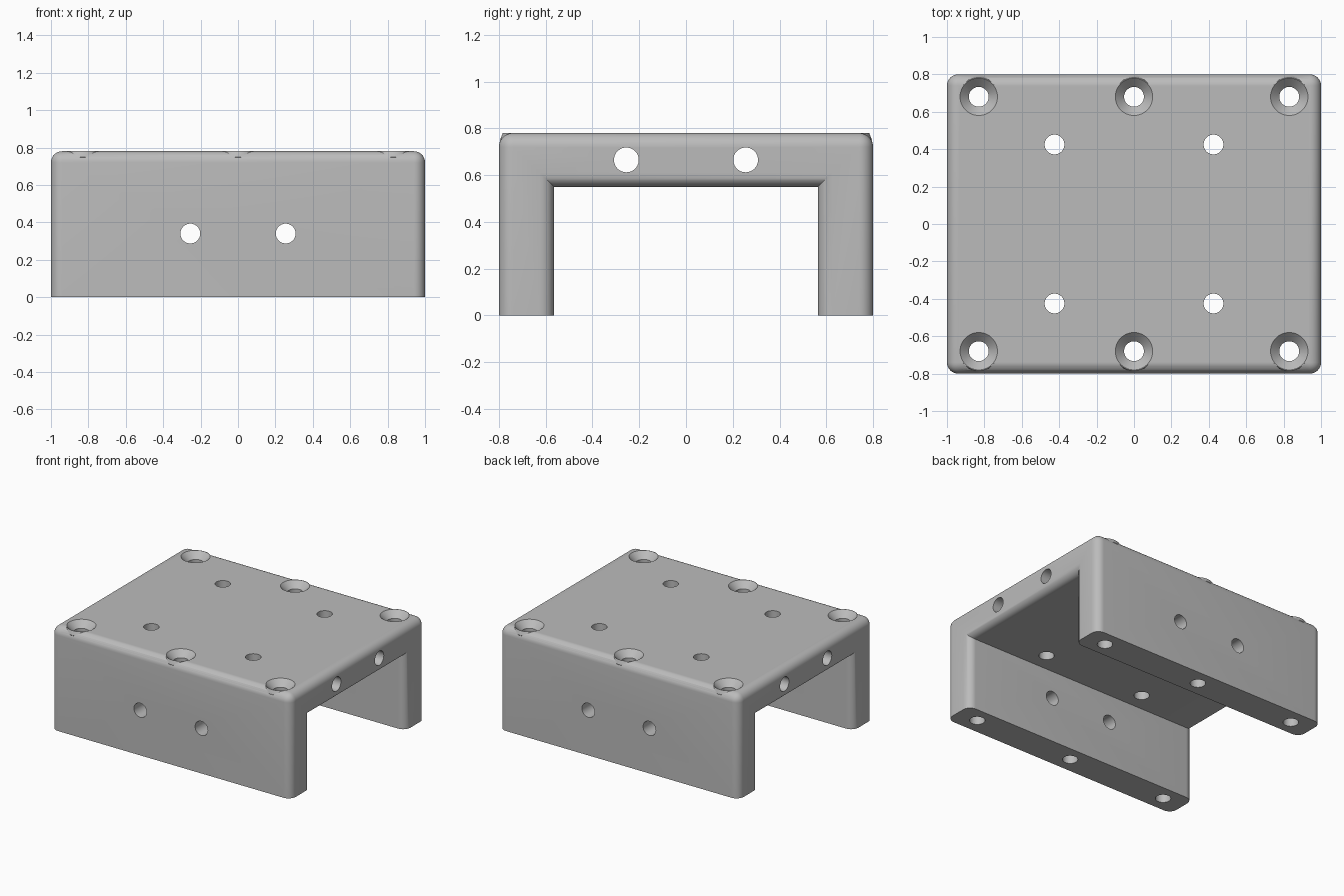
import bpy, bmesh, math
from mathutils import Matrix, Vector

if "Cube" in bpy.data.objects:
    bpy.data.objects.remove(bpy.data.objects["Cube"])

W, D, H = 1.0, 0.80, 0.78      # half width, half depth, height
LEG, UNDER = 0.565, 0.55       # inner face of the legs, underside of the plate
FILLET, HOLE, SINK = 0.06, 0.053, 0.10

grey = bpy.data.materials.new("machined_grey")
grey.diffuse_color = (0.50, 0.50, 0.50, 1)
grey.use_nodes = True
grey.node_tree.nodes["Principled BSDF"].inputs["Base Color"].default_value = grey.diffuse_color


def make_object(name, bm):
    bmesh.ops.recalc_face_normals(bm, faces=bm.faces[:])
    mesh = bpy.data.meshes.new(name)
    bm.to_mesh(mesh)
    bm.free()
    mesh.materials.append(grey)
    obj = bpy.data.objects.new(name, mesh)
    bpy.context.collection.objects.link(obj)
    return obj


def cone(bm, centre, axis, length, r1, r2):
    turn = Vector((0, 0, 1)).rotation_difference(Vector(axis)).to_matrix().to_4x4()
    bmesh.ops.create_cone(bm, cap_ends=True, segments=48, radius1=r1, radius2=r2,
                          depth=length, matrix=Matrix.Translation(centre) @ turn)


def lathe(bm, x, y, profile):
    """Closed solid of revolution about a vertical axis."""
    n = 48
    rings = [[bm.verts.new((x + r * math.cos(2 * math.pi * i / n),
                            y + r * math.sin(2 * math.pi * i / n), z))
              for i in range(n)] for r, z in profile]
    for a, b in zip(rings, rings[1:]):
        for i in range(n):
            j = (i + 1) % n
            bm.faces.new((a[i], a[j], b[j], b[i]))
    bm.faces.new(rings[0][::-1])
    bm.faces.new(rings[-1])


def boolean(target, tool, operation):
    mod = target.modifiers.new(operation.lower(), 'BOOLEAN')
    mod.operation, mod.solver, mod.object = operation, 'EXACT', tool
    bpy.context.view_layer.objects.active = target
    bpy.ops.object.modifier_apply(modifier=mod.name)
    bpy.data.objects.remove(tool)


# U-shaped body, extruded along x
outline = [(-D, 0), (-LEG, 0), (-LEG, UNDER), (LEG, UNDER),
           (LEG, 0), (D, 0), (D, H), (-D, H)]
bm = bmesh.new()
face = bm.faces.new([bm.verts.new((-W, y, z)) for y, z in outline])
ext = bmesh.ops.extrude_face_region(bm, geom=[face])
bmesh.ops.translate(bm, vec=(2 * W, 0, 0),
                    verts=[v for v in ext['geom'] if isinstance(v, bmesh.types.BMVert)])
bmesh.ops.recalc_face_normals(bm, faces=bm.faces[:])


# Round both end outlines and the two long top edges, but not the feet
def rounded(edge):
    a, b = (v.co for v in edge.verts)
    if a.z < 0.01 and b.z < 0.01:
        return False
    return abs(a.x - b.x) < 0.01 or (a.z > H - 0.01 and b.z > H - 0.01)


bmesh.ops.bevel(bm, geom=[e for e in bm.edges if rounded(e)], offset=FILLET,
                offset_type='OFFSET', segments=8, profile=0.5, affect='EDGES',
                clamp_overlap=False)
bracket = make_object("mounting_bracket", bm)

screws = [(x, y) for x in (-0.83, 0, 0.83) for y in (-0.68, 0.68)]

# Low rims that keep the countersinks full circles across the rounded edges
bm = bmesh.new()
for x, y in screws:
    lathe(bm, x, y, [(0.09, 0.70), (0.115, 0.75), (0.108, 0.768), (SINK + 0.003, H)])
boolean(bracket, make_object("countersink_rims", bm), 'UNION')

# All holes in one cutter
bm = bmesh.new()
depth = SINK - HOLE
for x, y in screws:
    lathe(bm, x, y, [(HOLE, -0.1), (HOLE, H - depth), (SINK, H), (SINK + 0.05, H + 0.05)])
for s in (-1, 1):
    for t in (-1, 1):
        cone(bm, (s * 0.425, t * 0.425, 0.7), (0, 0, 1), 0.6, HOLE, HOLE)   # plate
    cone(bm, (s * 0.255, 0, 0.34), (0, 1, 0), 2, HOLE, HOLE)                # legs
    cone(bm, (0, s * 0.255, 0.665), (1, 0, 0), 2.4, HOLE, HOLE)             # lengthwise
boolean(bracket, make_object("hole_cutter", bm), 'DIFFERENCE')

# Smooth fillets and bores, keep sharp rims
bracket.select_set(True)
bpy.context.view_layer.objects.active = bracket
bpy.ops.object.shade_smooth_by_angle(angle=math.radians(30))
